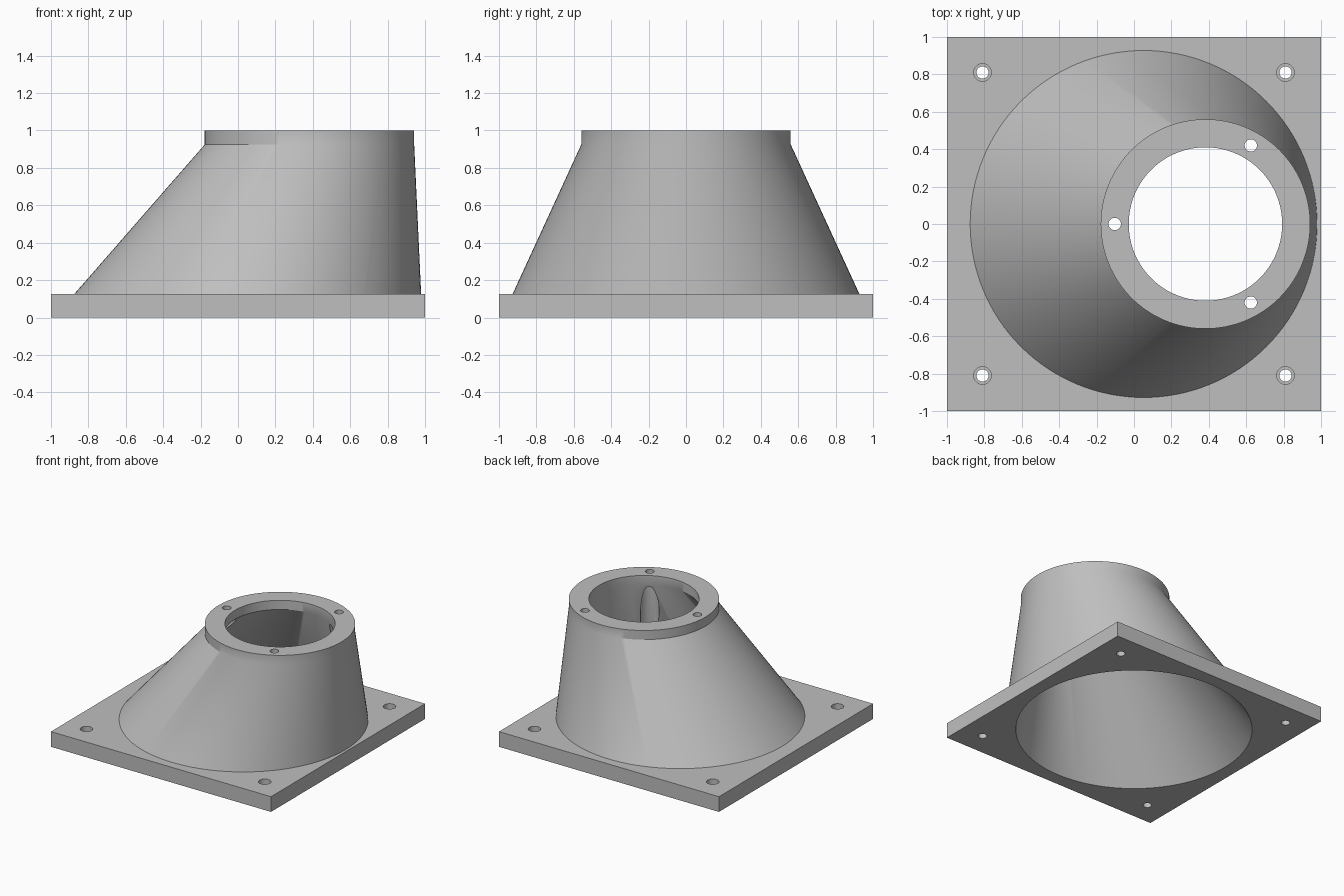
import bpy, bmesh, math

if "Cube" in bpy.data.objects:
    bpy.data.objects.remove(bpy.data.objects["Cube"])

PLATE_H = 0.125          # base plate thickness
NECK_Z, TOP_Z = 0.925, 1.0
NECK_X = 0.382           # offset of the upper opening

grey = bpy.data.materials.new("light_grey")
grey.use_nodes = True
colour = (0.52, 0.52, 0.52, 1)
grey.diffuse_color = colour
grey.node_tree.nodes["Principled BSDF"].inputs["Base Color"].default_value = colour


def loft(name, sections, sides=128, y=0):
    """Closed solid through circles given as (centre x, radius, z)."""
    bm = bmesh.new()
    rings = []
    for cx, r, z in sections:
        rings.append([bm.verts.new((cx + r * math.cos(2 * math.pi * i / sides),
                                    y + r * math.sin(2 * math.pi * i / sides), z))
                      for i in range(sides)])
    for low, high in zip(rings, rings[1:]):
        for i in range(sides):
            j = (i + 1) % sides
            bm.faces.new((low[i], low[j], high[j], high[i]))
    bm.faces.new(rings[0][::-1])
    bm.faces.new(rings[-1])
    mesh = bpy.data.meshes.new(name)
    bm.to_mesh(mesh)
    bm.free()
    obj = bpy.data.objects.new(name, mesh)
    bpy.context.collection.objects.link(obj)
    mesh.materials.append(grey)
    return obj


def drill(x, y, r, z0, z1):
    return loft("hole_cutter", [(x, r, z0), (x, r, z1)], 32, y)


def combine(target, tool, operation):
    """Apply a boolean and remove the tool."""
    tool.hide_render = True
    mod = target.modifiers.new("cut", "BOOLEAN")
    mod.object, mod.operation, mod.solver = tool, operation, "EXACT"
    bpy.context.view_layer.objects.active = target
    bpy.ops.object.modifier_apply(modifier=mod.name)
    bpy.data.objects.remove(tool)


def cone_at(z, base_r, neck_r):
    """Circle of the slanted cone at height z."""
    t = z / NECK_Z
    return (NECK_X * t, base_r + (neck_r - base_r) * t, z)


# Square base plate
bpy.ops.mesh.primitive_cube_add(size=2, location=(0, 0, PLATE_H / 2))
body = bpy.context.object
body.name = "slanted_duct_adapter"
body.scale.z = PLATE_H / 2
bpy.ops.object.transform_apply(location=True, scale=True)
body.data.materials.clear()
body.data.materials.append(grey)

# Slanted cone with a short straight collar
shell = loft("shell", [cone_at(0.05, 0.985, 0.56), cone_at(NECK_Z, 0.985, 0.56),
                       (NECK_X, 0.56, TOP_Z)])
combine(body, shell, "UNION")

# Air passage
passage = loft("passage", [cone_at(-0.05, 0.89, 0.41), cone_at(NECK_Z, 0.89, 0.41),
                           (NECK_X, 0.41, 1.1)])
combine(body, passage, "DIFFERENCE")

# Flange screw holes with head clearance grooves below
for k in range(3):
    a = math.radians(60 + 120 * k)
    x, y = NECK_X + 0.485 * math.cos(a), 0.485 * math.sin(a)
    combine(body, drill(x, y, 0.033, 0.8, 1.1), "DIFFERENCE")
    combine(body, drill(x, y, 0.07, 0.3, 0.915), "DIFFERENCE")

# Counterbored corner holes
for x in (-0.81, 0.81):
    for y in (-0.81, 0.81):
        combine(body, drill(x, y, 0.033, -0.1, 0.3), "DIFFERENCE")
        combine(body, drill(x, y, 0.047, 0.065, 0.3), "DIFFERENCE")

bpy.ops.object.select_all(action="DESELECT")
body.select_set(True)
bpy.context.view_layer.objects.active = body
bpy.ops.object.shade_smooth_by_angle(angle=math.radians(30))
